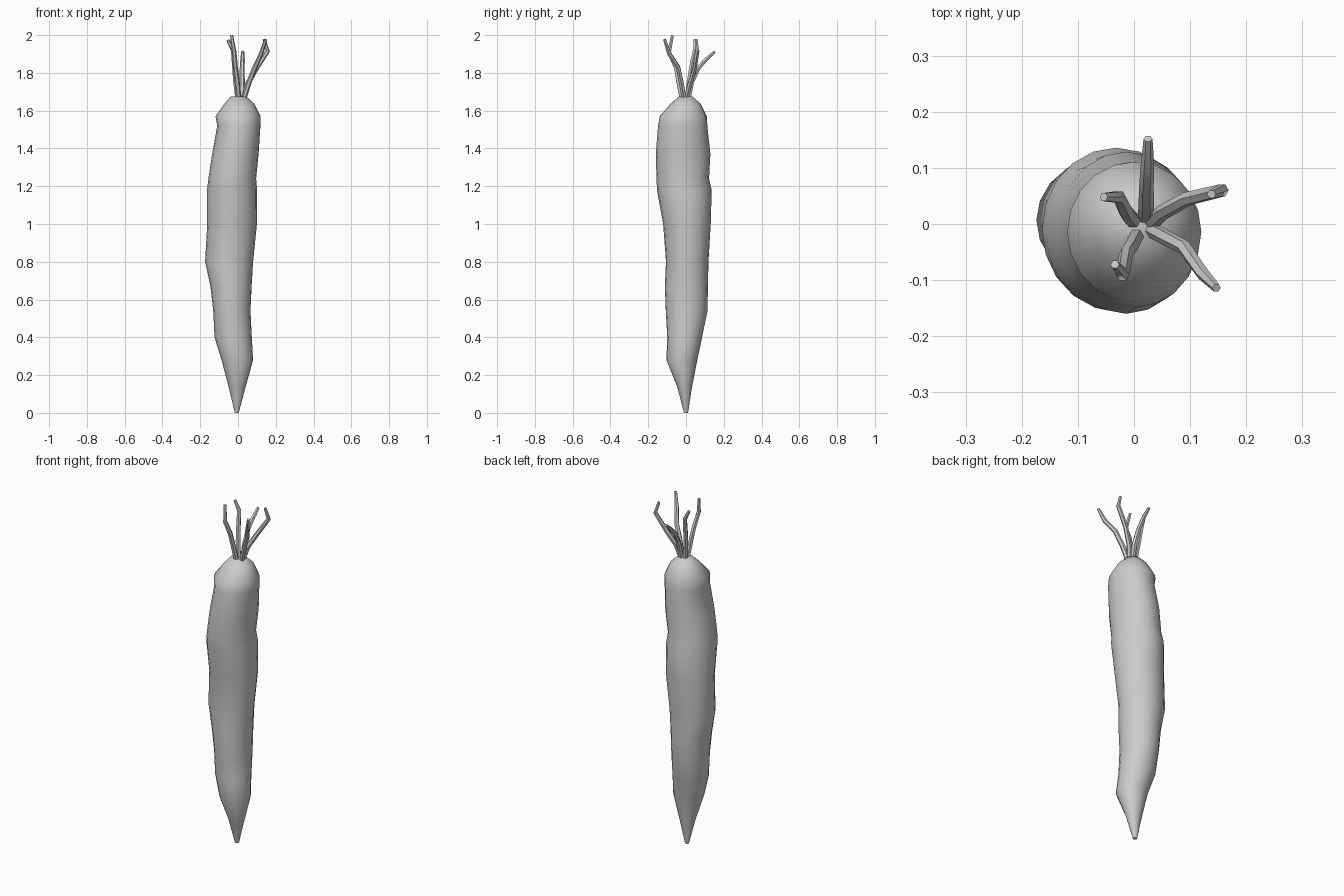
import bpy, bmesh, math
from mathutils import Vector

if "Cube" in bpy.data.objects:
    bpy.data.objects.remove(bpy.data.objects["Cube"])


def finish(name, bm, angle):
    bmesh.ops.recalc_face_normals(bm, faces=bm.faces)
    me = bpy.data.meshes.new(name)
    bm.to_mesh(me)
    bm.free()
    ob = bpy.data.objects.new(name, me)
    bpy.context.collection.objects.link(ob)
    bpy.ops.object.select_all(action='DESELECT')
    ob.select_set(True)
    bpy.context.view_layer.objects.active = ob
    bpy.ops.object.shade_smooth_by_angle(angle=math.radians(angle))
    return ob


def loft(name, rings, angle):
    """Skin a list of point rings and cap both ends."""
    bm = bmesh.new()
    vs = [[bm.verts.new(p) for p in r] for r in rings]
    n = len(vs[0])
    for a, b in zip(vs, vs[1:]):
        for i in range(n):
            j = (i + 1) % n
            bm.faces.new((a[i], a[j], b[j], b[i]))
    bm.faces.new(vs[0])
    bm.faces.new(vs[-1])
    return finish(name, bm, angle)


# Root body: z, left, right, front, back extents of each lumpy ring
profile = [
    (0.00, -.017, .004, -.011, .011),
    (0.14, -.050, .041, -.047, .032),
    (0.28, -.087, .080, -.104, .060),
    (0.40, -.124, .073, -.099, .085),
    (0.54, -.131, .066, -.107, .114),
    (0.67, -.146, .072, -.112, .116),
    (0.80, -.174, .080, -.106, .119),
    (1.00, -.163, .100, -.121, .131),
    (1.18, -.164, .101, -.154, .136),
    (1.24, -.157, .096, -.156, .122),
    (1.37, -.137, .109, -.160, .129),
    (1.52, -.110, .119, -.148, .113),
    (1.57, -.119, .120, -.139, .111),
    (1.635, -.073, .088, -.083, .078),
    (1.675, -.038, .044, -.036, .036),
]
SIDES = 20
rings = []
for z, l, r, f, b in profile:
    cx, cy, rx, ry = (l + r) / 2, (f + b) / 2, (r - l) / 2, (b - f) / 2
    rings.append([(cx + rx * math.cos(2 * math.pi * i / SIDES),
                   cy + ry * math.sin(2 * math.pi * i / SIDES), z)
                  for i in range(SIDES)])
loft("root_body", rings, 60)


def stalk(name, path, radii, sides=6):
    """Tapered tube following a bent path."""
    pts = [Vector(p) for p in path]
    rings = []
    for k, p in enumerate(pts):
        t = (pts[min(k + 1, len(pts) - 1)] - pts[max(k - 1, 0)]).normalized()
        u = Vector((0, 1, 0)).cross(t).normalized()
        v = t.cross(u)
        rings.append([p + radii[k] * (u * math.cos(2 * math.pi * i / sides)
                                      + v * math.sin(2 * math.pi * i / sides))
                      for i in range(sides)])
    loft(name, rings, 40)


# Five bent stalks growing from the crown
radii = [.014, .014, .013, .012, .008]
stalks = {
    "stalk_right": [(.030, .000, 1.66), (.050, .020, 1.74), (.095, .045, 1.82),
                    (.157, .060, 1.915), (.138, .053, 1.978)],
    "stalk_back": [(.020, .012, 1.66), (.022, .030, 1.75), (.022, .065, 1.825),
                   (.024, .105, 1.87), (.025, .152, 1.912)],
    "stalk_front_right": [(.030, -.010, 1.66), (.058, -.025, 1.75), (.090, -.042, 1.83),
                          (.122, -.088, 1.90), (.147, -.114, 1.977)],
    "stalk_left": [(.000, .005, 1.66), (-.012, .018, 1.76), (-.020, .034, 1.86),
                   (-.026, .048, 1.92), (-.054, .048, 1.975)],
    "stalk_front": [(.005, -.020, 1.66), (-.005, -.040, 1.76), (-.014, -.053, 1.83),
                    (-.020, -.090, 1.91), (-.034, -.072, 1.998)],
}
for name, path in stalks.items():
    stalk(name, path, radii)
